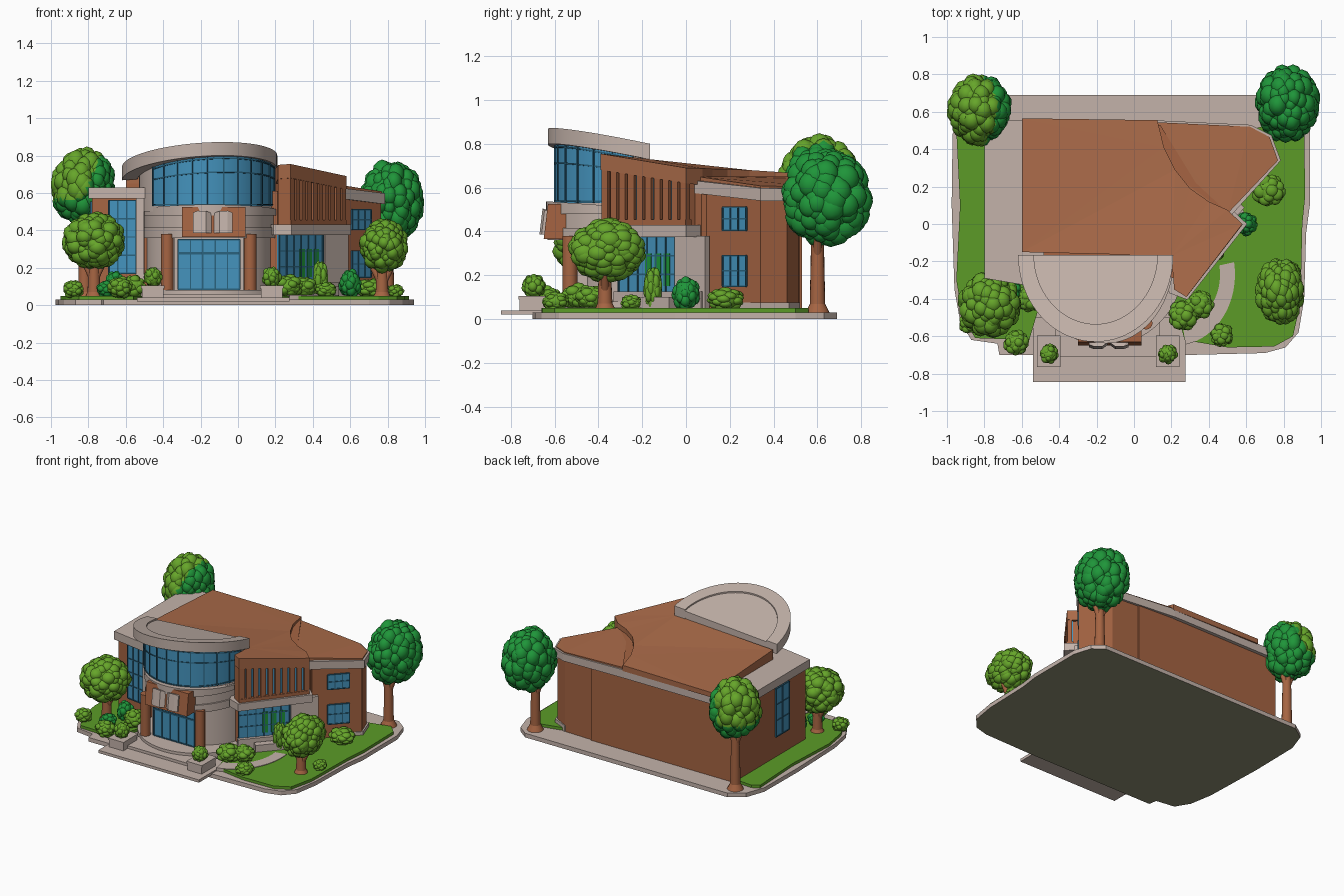
import bpy, bmesh, math, random
from mathutils import Vector, Matrix

if "Cube" in bpy.data.objects:
    bpy.data.objects.remove(bpy.data.objects["Cube"])
random.seed(4)

def mat(name, r, g, b):
    m = bpy.data.materials.new(name)
    m.diffuse_color = [(c / 255) ** 2.2 for c in (r, g, b)] + [1]
    m.use_nodes = True
    m.node_tree.nodes["Principled BSDF"].inputs["Base Color"].default_value = m.diffuse_color
    return m

STONE = mat("pale_stone", 194, 177, 168)
ROOF = mat("roof_brown", 168, 106, 74)
BRICK = mat("brick_brown", 164, 100, 68)
GLASS = mat("blue_glass", 70, 146, 188)
FRAME = mat("dark_blue_frame", 46, 98, 124)
GRASS = mat("grass_green", 92, 154, 44)
LEAF = mat("light_leaf", 102, 164, 46)
DARK = mat("dark_leaf", 36, 148, 60)
UNDER = mat("dark_olive", 140, 140, 114)

def finish(name, bm, *mats, smooth=None):
    bmesh.ops.recalc_face_normals(bm, faces=bm.faces)
    me = bpy.data.meshes.new(name)
    bm.to_mesh(me); bm.free()
    for m in mats:
        me.materials.append(m)
    ob = bpy.data.objects.new(name, me)
    bpy.context.collection.objects.link(ob)
    if smooth:
        bpy.ops.object.select_all(action='DESELECT')
        ob.select_set(True)
        bpy.context.view_layer.objects.active = ob
        bpy.ops.object.shade_smooth_by_angle(angle=math.radians(smooth))
    return ob

def prism(name, pts, z0, z1, m, smooth=None):
    """Extruded outline; z0 / z1 are a number, a list per point or a function of x, y."""
    val = lambda z, i: z[i] if isinstance(z, list) else z(*pts[i]) if callable(z) else z
    bm = bmesh.new()
    lo = [bm.verts.new((p[0], p[1], val(z0, i))) for i, p in enumerate(pts)]
    hi = [bm.verts.new((p[0], p[1], val(z1, i))) for i, p in enumerate(pts)]
    n = len(pts)
    caps = [bm.faces.new(lo), bm.faces.new(hi)]
    for i in range(n):
        j = (i + 1) % n
        bm.faces.new((lo[i], lo[j], hi[j], hi[i]))
    bmesh.ops.triangulate(bm, faces=caps)
    return finish(name, bm, m, smooth=smooth)

def box(name, x0, x1, y0, y1, z0, z1, m):
    return prism(name, [(x0, y0), (x1, y0), (x1, y1), (x0, y1)], z0, z1, m)

def arc(cx, cy, rx, ry, a0=180, a1=360, n=40):
    return [(cx + rx * math.cos(math.radians(a0 + (a1 - a0) * i / n)),
             cy + ry * math.sin(math.radians(a0 + (a1 - a0) * i / n))) for i in range(n + 1)]

def strip(name, outer, inner, z0, z1, m):
    """Curved wall between two matching arcs."""
    f = lambda z, p: z(*p) if callable(z) else z
    bm = bmesh.new()
    rows = [[bm.verts.new((*p, f(z, p))) for p, z in ((o, z0), (o, z1), (i, z1), (i, z0))]
            for o, i in zip(outer, inner)]
    for a, b in zip(rows, rows[1:]):
        for k in range(4):
            bm.faces.new((a[k], b[k], b[(k + 1) % 4], a[(k + 1) % 4]))
    bm.faces.new(rows[0]); bm.faces.new(rows[-1])
    return finish(name, bm, m, smooth=35)

def slab(bm, p, q, u0, u1, z0, z1, d0, d1):
    """Box on the wall line p-q, from depth d0 to d1 outwards (right of p-q)."""
    p, q = Vector(p), Vector(q)
    d = q - p
    nrm = Vector((d.y, -d.x)).normalized()
    vs = [bm.verts.new((*(p + d * u + nrm * w), z)) for z in (z0, z1)
          for u, w in ((u0, d0), (u1, d0), (u1, d1), (u0, d1))]
    for f in ((0, 1, 2, 3), (4, 5, 6, 7), (0, 1, 5, 4), (1, 2, 6, 5), (2, 3, 7, 6), (3, 0, 4, 7)):
        bm.faces.new([vs[i] for i in f])

def panel(name, p, q, u0, u1, z0, z1, m, d1=0.008, d0=-0.01):
    bm = bmesh.new()
    slab(bm, p, q, u0, u1, z0, z1, d0, d1)
    return finish(name, bm, m)

def window(name, p, q, u0, u1, z0, z1, cols, rows, w=0.007):
    panel(name + "_glass", p, q, u0, u1, z0, z1, GLASS, 0.006)
    du = w / (Vector(q) - Vector(p)).length / 2
    bm = bmesh.new()
    for i in range(cols + 1):
        u = u0 + (u1 - u0) * i / cols
        slab(bm, p, q, u - du, u + du, z0, z1, 0, 0.011)
    for i in range(rows + 1):
        z = z0 + (z1 - z0) * i / rows
        slab(bm, p, q, u0, u1, z - w / 2, z + w / 2, 0, 0.010)
    finish(name + "_bars", bm, FRAME)

def rod(name, a, b, r0, r1, m):
    a, b = Vector(a), Vector(b)
    bm = bmesh.new()
    rot = (b - a).to_track_quat('Z', 'Y').to_matrix().to_4x4()
    bmesh.ops.create_cone(bm, cap_ends=True, segments=16, radius1=r0, radius2=r1,
                          depth=(b - a).length, matrix=Matrix.Translation((a + b) / 2) @ rot)
    return finish(name, bm, m, smooth=40)

def foliage(name, c, r, n, first, second=None):
    """Ellipsoid crown covered with round leaf clumps."""
    bm = bmesh.new()
    def ball(pos, s, sub):
        bmesh.ops.create_icosphere(bm, subdivisions=sub, radius=1,
                                   matrix=Matrix.Translation(pos) @ Matrix.Diagonal((*s, 1)))
    ball(c, [v * 0.86 for v in r], 3)
    k = 0.26 if n > 40 else 0.36
    for i in range(n):
        t = 1 - 2 * (i + 0.5) / n
        a = i * 2.39996 + random.uniform(-.25, .25)
        s = math.sqrt(1 - t * t)
        d = (s * math.cos(a), s * math.sin(a), t)
        e = k * random.uniform(0.7, 1.15)
        ball([c[j] + r[j] * d[j] * (1 - k * 0.95) for j in range(3)], [v * e for v in r], 2)
    if second:  # lighter clumps on the left side and at the top
        for f in bm.faces:
            m = f.calc_center_median()
            f.material_index = int(m.x - c[0] < .02 + .4 * (m.z - c[2]) and m.z > c[2] - .06)
    finish(name, bm, first, second or first, smooth=80)

# ground slab, lawns, path
base = prism("base_slab", [(-.97, .48), (-.975, .1), (-.96, -.35), (-.93, -.52), (-.87, -.62), (-.73, -.64),
    (-.72, -.70), (.3, -.70), (.7, -.69), (.81, -.66), (.88, -.58), (.91, -.4), (.92, -.05), (.94, .1),
    (.94, .5), (.90, .63), (.82, .69), (-.82, .69), (-.92, .62)], 0, .03, STONE)
base.data.materials.append(UNDER)
for f in base.data.polygons:
    f.material_index = int(f.normal.z < -.5)
prism("left_lawn", [(-.95, .5), (-.93, .1), (-.95, -.3), (-.92, -.48), (-.85, -.61), (-.56, -.62), (-.48, -.35),
    (-.76, -.26), (-.76, .52), (-.9, .53)], .02, .05, GRASS)
prism("right_lawn", [(.2, -.35), (.27, -.62), (.5, -.66), (.75, -.655), (.85, -.6), (.89, -.42), (.90, 0),
    (.915, .15), (.91, .5), (.85, .56), (.6, .5), (.5, 0)], .02, .05, GRASS)
strip("garden_path", arc(.22, -.27, .32, .38, 280, 370, 16), arc(.22, -.27, .24, .28, 280, 370, 16), .03, .054, STONE)

# entrance steps, platform and planters
box("lower_step", -.54, .275, -.845, -.5, .02, .04, STONE)
box("middle_step", -.42, .14, -.71, -.4, .03, .06, STONE)
prism("entrance_platform", arc(-.15, -.2, .42, .45), .03, .08, STONE, 35)
for s, x in (("left", -.455), ("right", .18)):
    box(s + "_planter", x - .058, x + .058, -.76, -.6, .03, .095, STONE)
    box(s + "_planter_rim", x - .063, x + .063, -.765, -.595, .09, .105, STONE)
    foliage(s + "_planter_bush", (x, -.695, .15), (.053, .055, .06), 26, LEAF)

# left wing
LW = [(-.78, .53), (-.78, -.27), (-.50, -.31), (-.50, .53)]
prism("left_wing_walls", LW, .03, .58, BRICK)
prism("left_wing_cap", [(-.80, .555), (-.80, -.29), (-.48, -.345), (-.48, .555)], .57, .63, STONE)
window("left_wing_front_window", LW[1], LW[2], .32, .84, .17, .56, 3, 4)
panel("left_wing_pier", LW[1], LW[2], .85, 1, .03, .58, STONE, .02)
window("left_wing_side_window", LW[0], LW[1], .56, .75, .2, .55, 2, 3)

# main block walls, lower floor and upper floor
prism("main_walls", [(-.6, .53), (-.6, -.2), (.12, -.25), (.21, -.29), (.54, .07), (.4, .53)], .03, .61, BRICK)
prism("upper_walls", [(-.6, .53), (-.6, -.15), (.2, -.17), (.235, -.33), (.28, -.345), (.545, .0), (.48, .08),
    (.33, .22), (.14, .53)], .41, .65, BRICK)
box("back_band", -.78, .11, .50, .555, .57, .63, STONE)
prism("main_roof", [(-.6, .565), (-.6, -.15), (.2, -.17), (.215, -.35), (.28, -.39), (.58, 0), (.5, .075),
    (.4, .12), (.3, .19), (.22, .29), (.16, .41), (.125, .555)],
    [.625, .62, .65, .675, .68, .62, .61, .61, .61, .61, .61, .62],
    [.66, .70, .73, .75, .755, .69, .688, .686, .684, .68, .672, .662], ROOF)

# slatted upper facade over a stone ledge
A, B = (.28, -.385), (.578, 0)
panel("slat_backing_glass", A, B, .03, .97, .42, .67, GLASS, -.018, -.04)
bm = bmesh.new()
for i in range(10):
    u = .035 + .93 * i / 9
    slab(bm, A, B, u - .036, u + .036, .42, .75 - .07 * u - .05, -.03, .0)
slab(bm, A, B, 0, 1, .42, .455, -.04, .004)
slab(bm, (.215, -.345), A, 0, 1, .42, .70, -.04, 0)
finish("facade_slats", bm, BRICK)
prism("facade_ledge", [(.12, -.2), (.19, -.37), (.285, -.405), (.605, 0), (.5, .10)], .375, .43, STONE)
P, Q = (.21, -.31), (.56, .08)
window("lower_facade_window", P, Q, .02, .68, .12, .375, 6, 3)
panel("lower_facade_sill", P, Q, 0, 1.02, .03, .125, STONE, .03)
panel("lower_facade_pier", P, Q, .69, 1.05, .03, .38, STONE, .018)
for i in range(3):
    panel(f"green_blind_{i}", P, Q, .33 + i * .11, .40 + i * .11, .15, .30, DARK, .0095, 0)
panel("garden_bench", P, Q, .2, .75, .05, .10, STONE, .09, .04)

# right wing
RW = [(.1, .53), (.1, .1), (.50, .06), (.765, .34), (.72, .46), (.62, .515)]
prism("right_wing_walls", RW, .03, .58, BRICK)
prism("right_wing_foot", [(.4, .3), (.48, .05), (.775, .34), (.73, .47), (.62, .52)], .03, .075, STONE)
prism("right_wing_cap", [(.1, .555), (.1, .1), (.51, .035), (.785, .34), (.735, .475), (.625, .53)],
    [.57, .58, .575, .54, .54, .55], [.63, .645, .632, .598, .595, .605], STONE)
prism("right_wing_roof", [(.1, .545), (.1, .1), (.5, .055), (.77, .34), (.725, .465), (.62, .52)],
    [.6, .6, .6, .57, .57, .57], [.642, .66, .65, .608, .605, .613], ROOF)
for s, z0, z1 in (("upper", .405, .51), ("lower", .15, .29)):
    window(s + "_wing_window", RW[2], RW[3], .40, .78, z0, z1, 3, 2)

# rounded front drum: ground floor, balcony, glazing
prism("drum_ground_floor", arc(-.15, -.17, .34, .33), .04, .38, STONE, 35)
box("door_surround", -.34, .03, -.51, -.3, .06, .37, STONE)
window("entrance_doors", (-.33, -.51), (.02, -.51), .03, .97, .085, .35, 5, 1)
panel("door_transom", (-.33, -.51), (.02, -.51), .03, .97, .272, .284, FRAME, .011)
for i, x in enumerate((-.378, .065)):
    rod(f"entrance_column_{i}", (x, -.53, .06), (x, -.53, .38), .034, .034, BRICK)
prism("balcony_wall", arc(-.15, -.17, .35, .45), .365, .52, STONE, 35)
strip("balcony_lower_ring", arc(-.15, -.17, .36, .462), arc(-.15, -.17, .3, .38), .36, .415, STONE)
strip("balcony_top_ring", arc(-.15, -.17, .365, .468), arc(-.15, -.17, .3, .38), .48,
      lambda x, y: .505 + .07 * (-y - .17), STONE)
cap = lambda x, y: .771 + .073 * (x + .205) + (-y - .17) * .21
prism("drum_upper_wall", arc(-.17, -.17, .36, .42), .5, lambda x, y: cap(x, y) - .04, STONE, 35)
glass = lambda g, a0=219, a1=350, n=36: arc(-.17, -.17, .36 + g, .42 + g, a0, a1, n)
strip("drum_glass", glass(.006), glass(-.01), .53, lambda x, y: cap(x, y) - .065, GLASS)
for i, t in enumerate((.0, .7, 1)):
    low = lambda x, y, t=t: .535 + t * (cap(x, y) - .085 - .535)
    strip(f"drum_glass_rail_{i}", glass(.011), glass(0), low, lambda x, y, f=low: f(x, y) + .007, FRAME)
bm = bmesh.new()
pts = glass(.0, n=10)
for i, p in enumerate(pts):
    a = Vector(pts[min(i + 1, 10)]) - Vector(pts[max(i - 1, 0)])
    a = a.normalized() * .0035
    slab(bm, Vector(p) - a, Vector(p) + a, 0, 1, .53, cap(*p) - .065, 0, .012)
finish("drum_glass_mullions", bm, FRAME)

# tilted drum roof with raised rim
C = (-.205, -.165)
prism("drum_roof", arc(*C, .40, .455), lambda x, y: cap(x, y) - .06, lambda x, y: cap(x, y) - .010, STONE, 35)
strip("drum_roof_rim", arc(*C, .415, .465), arc(*C, .33, .37), lambda x, y: cap(x, y) - .072, cap, STONE)

# sign panel with open book, leaning outwards at the foot
def lean(ob):
    for v in ob.data.vertices:
        v.co.y += .12 * (v.co.z - .36)
lean(panel("sign_panel", (-.30, -.635), (.04, -.635), 0, 1, .365, .525, BRICK, .015, -.09))
for s in (-1, 1):
    pg = [(-.135, -.645), (-.135 + s * .035, -.672), (-.135 + s * .08, -.672), (-.135 + s * .105, -.662),
          (-.135 + s * .105, -.635), (-.135, -.635)]
    lean(prism("book_left_page" if s < 0 else "book_right_page", pg, .385,
               [.49, .503, .505, .495, .495, .49], STONE))

# trees: name, trunk base, crown centre, crown radii, colours
for name, (x, y), c, r, cols in (
        ("back_right_tree", (.80, .60), (.82, .64, .555), (.175, .21, .225), (DARK,)),
        ("back_left_tree", (-.82, .60), (-.825, .61, .625), (.175, .19, .215), (DARK, LEAF)),
        ("front_left_tree", (-.77, -.42), (-.77, -.43, .345), (.17, .18, .155), (LEAF,)),
        ("front_right_tree", (.77, -.37), (.78, -.36, .315), (.135, .18, .145), (LEAF,))):
    rod(name + "_trunk", (x, y, .03), (x, y, c[2]), .036, .024, BRICK)
    rod(name + "_root", (x, y, .03), (x, y, .08), .055, .03, BRICK)
    for s in (-1, 1):
        rod(f"{name}_branch_{s + 1}", (x, y, c[2] - r[2] - .06), (x + s * .08, y, c[2] - r[2] * .4), .02, .013, BRICK)
    foliage(name + "_crown", c, r, 120, *cols)

# bushes: x, y, radius, height, colour
for i, (x, y, r, h, m) in enumerate((
        (-.63, -.635, .07, .10, LEAF), (-.56, -.40, .075, .11, LEAF), (-.66, -.36, .06, .13, DARK),
        (-.88, -.53, .06, .08, LEAF), (.265, -.49, .085, .11, LEAF), (.35, -.43, .08, .10, LEAF),
        (.47, -.595, .065, .07, LEAF), (.72, .18, .09, .09, LEAF), (.60, .0, .065, .14, DARK),
        (.44, -.15, .045, .19, LEAF), (-.70, -.5, .06, .08, DARK), (.84, -.25, .05, .06, LEAF))):
    foliage(f"bush_{i}", (x, y, .045 + h / 2), (r, r, h / 2 + .01), 28, m)
